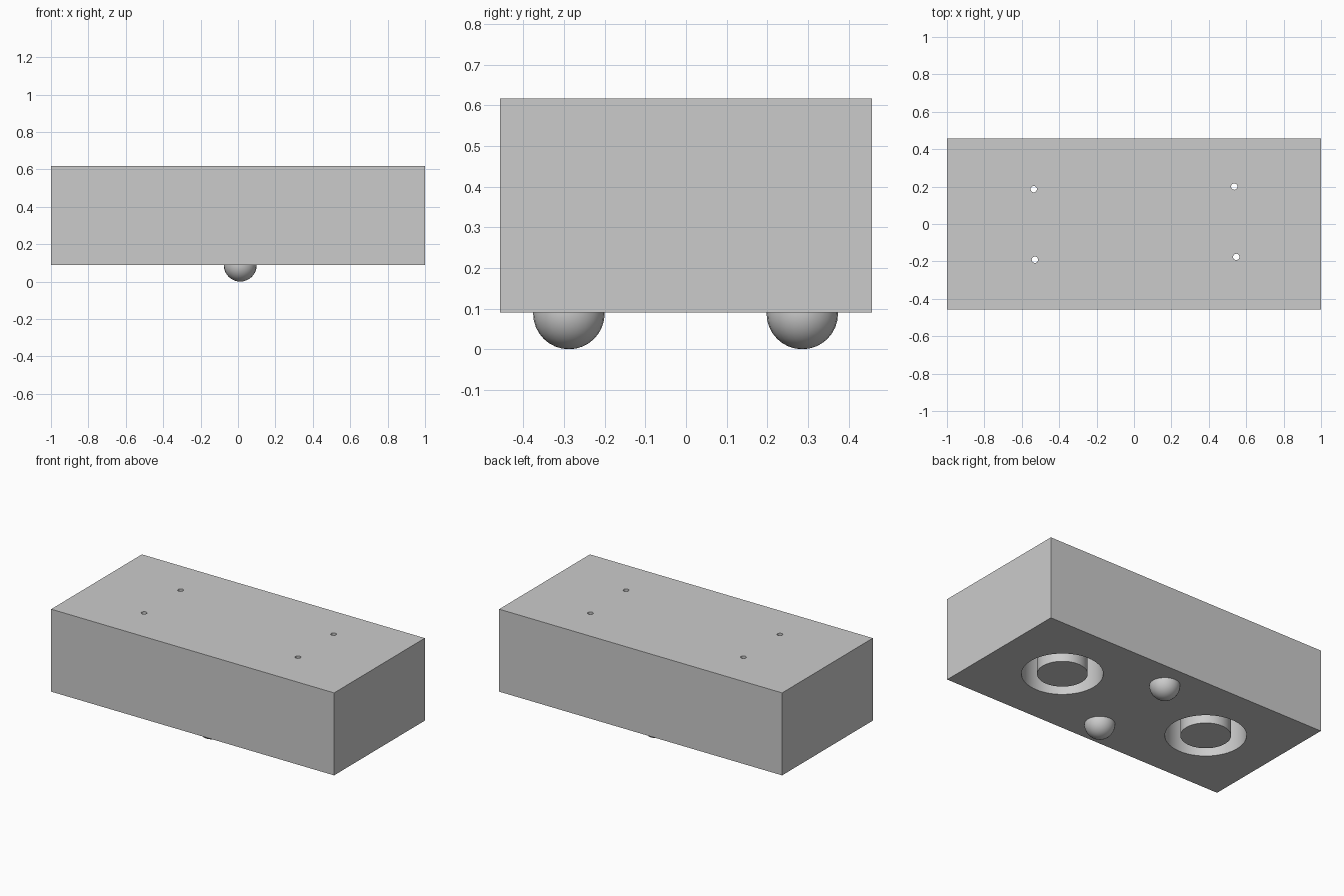
import bpy
from math import radians

if "Cube" in bpy.data.objects:
    bpy.data.objects.remove(bpy.data.objects["Cube"], do_unlink=True)

BASE, TOP = 0.09, 0.617          # underside and top of the block
CEILING = 0.45                   # inner end of the ring grooves
BALL = 0.088
GROOVE_CENTRES = [(-0.533, -0.002), (0.54, 0.011)]
HOLES = [(-0.536, 0.186), (-0.53, -0.191), (0.536, 0.2), (0.547, -0.176)]

grey = bpy.data.materials.new("plain grey")
grey.use_nodes = True
colour = (0.6, 0.6, 0.6, 1)
grey.diffuse_color = colour
grey.node_tree.nodes["Principled BSDF"].inputs["Base Color"].default_value = colour


def finish(name):
    obj = bpy.context.object
    obj.name = name
    obj.data.materials.append(grey)
    return obj


def cylinder(name, centre, radius, low, high, sides=64):
    bpy.ops.mesh.primitive_cylinder_add(
        vertices=sides, radius=radius, depth=high - low,
        location=(*centre, (low + high) / 2))
    return finish(name)


def smooth(obj):
    bpy.ops.object.select_all(action="DESELECT")
    obj.select_set(True)
    bpy.context.view_layer.objects.active = obj
    bpy.ops.object.shade_smooth_by_angle(angle=radians(35))


def cut(target, cutter):
    mod = target.modifiers.new("cut", "BOOLEAN")
    mod.operation = "DIFFERENCE"
    mod.solver = "EXACT"
    mod.object = cutter
    bpy.context.view_layer.objects.active = target
    bpy.ops.object.modifier_apply(modifier=mod.name)
    bpy.data.objects.remove(cutter, do_unlink=True)


# Main block
bpy.ops.mesh.primitive_cube_add(size=1, location=(0, 0, (BASE + TOP) / 2))
block = finish("block")
block.scale = (2, 0.916, TOP - BASE)
bpy.ops.object.transform_apply(location=True, rotation=False, scale=True)

# Round pockets in the underside, and small holes from the top into them
for centre in GROOVE_CENTRES:
    cut(block, cylinder("pocket_cutter", centre, 0.232, BASE - 0.1, CEILING))
for centre in HOLES:
    cut(block, cylinder("hole_cutter", centre, 0.017, CEILING - 0.05, TOP + 0.1, 24))
smooth(block)

# Core left standing in each pocket, flush with the underside
for side, centre in zip(("right", "left"), GROOVE_CENTRES):
    smooth(cylinder(side + "_core", centre, 0.144, BASE, CEILING))

# Ball feet half sunk into the underside
for end, y in (("front", -0.288), ("back", 0.286)):
    bpy.ops.mesh.primitive_uv_sphere_add(
        segments=24, ring_count=16, radius=BALL, location=(0.012, y, BALL))
    smooth(finish(end + "_ball_foot"))
